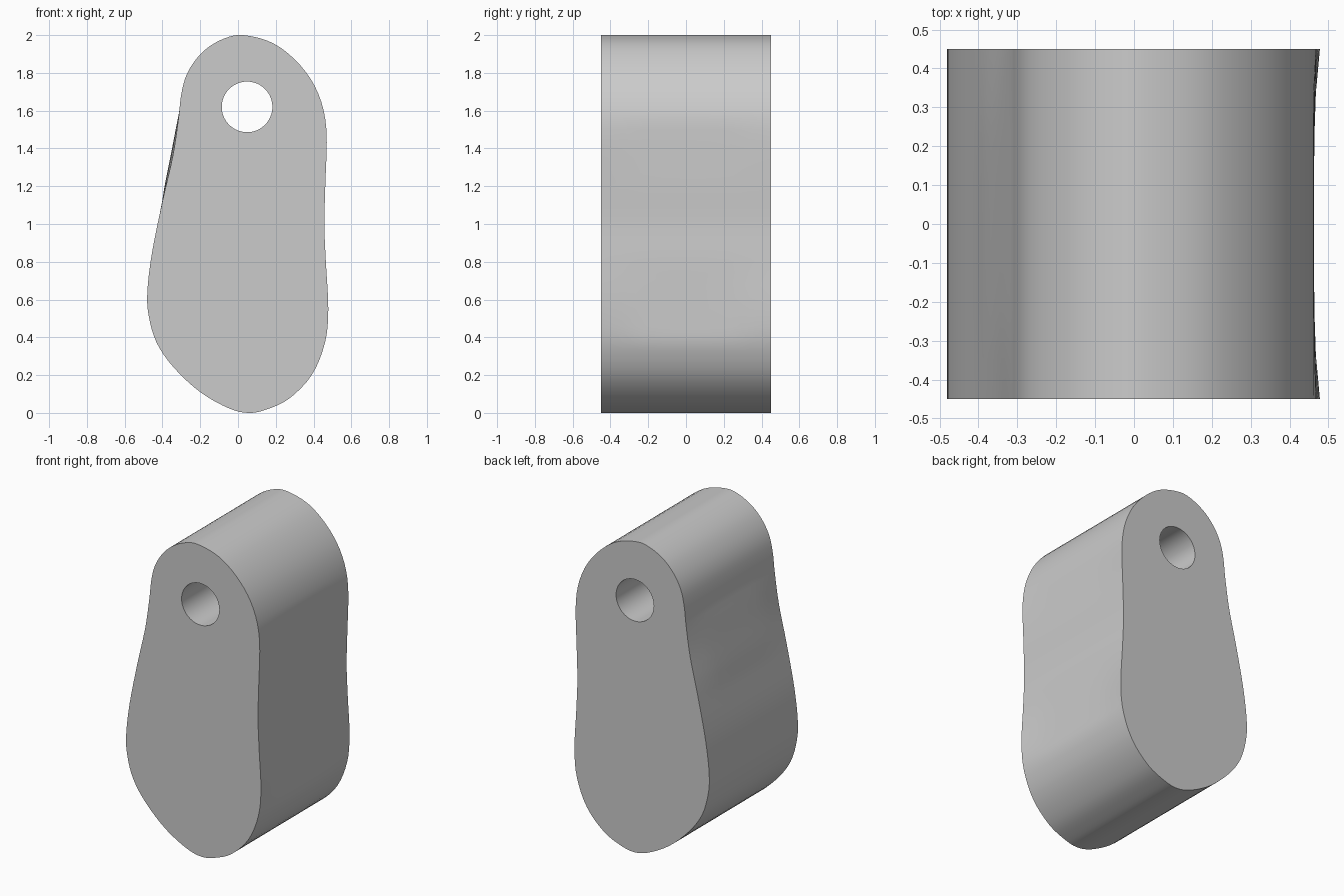
import bpy
import bmesh
from math import sin, cos, pi, radians
from mathutils import Vector

cube = bpy.data.objects.get("Cube")
if cube:
    bpy.data.objects.remove(cube, do_unlink=True)

HALF_DEPTH = 0.45
HOLE = (0.048, 1.62, 0.134)

# Lobed outline of the slab as (x, z), clockwise from the crown
OUTLINE = [(0.03, 2.0), (0.19, 1.955), (0.33, 1.84), (0.425, 1.69), (0.468, 1.5),
           (0.462, 1.2), (0.457, 1.0), (0.465, 0.8), (0.478, 0.55), (0.46, 0.37),
           (0.39, 0.2), (0.27, 0.075), (0.15, 0.018), (0.055, 0.0), (-0.05, 0.025),
           (-0.2, 0.11), (-0.34, 0.24), (-0.43, 0.37), (-0.472, 0.51), (-0.48, 0.64),
           (-0.455, 0.85), (-0.4, 1.12), (-0.345, 1.36), (-0.315, 1.56), (-0.303, 1.67),
           (-0.28, 1.77), (-0.235, 1.855), (-0.165, 1.93), (-0.07, 1.983)]


def smooth_loop(points, steps):
    """Closed Catmull-Rom curve through the points."""
    pts = [Vector(p) for p in points]
    n = len(pts)
    loop = []
    for i in range(n):
        a, b, c, d = (pts[(i + k) % n] for k in (-1, 0, 1, 2))
        for s in range(steps):
            t = s / steps
            loop.append(b + (c - a) * t / 2 + (2 * a - 5 * b + 4 * c - d) * t**2 / 2
                        + (3 * b - a - 3 * c + d) * t**3 / 2)
    return loop


def relax(p, y):
    """Straighten the side walls slightly towards mid depth."""
    x, z = p
    w = 1 - (y / HALF_DEPTH) ** 4
    if x > 0.463:
        x += (0.463 - x) * w
    elif x < 0 and 1.1 < z < 1.6:
        x -= 0.012 * w * sin(pi * (z - 1.1) / 0.5)
    return x, y, z


def bridge(bm, rings):
    for r0, r1 in zip(rings, rings[1:]):
        n = len(r0)
        for i in range(n):
            j = (i + 1) % n
            bm.faces.new((r0[i], r0[j], r1[j], r1[i]))


bm = bmesh.new()

# Outer wall
profile = smooth_loop(OUTLINE, 4)
depths = [HALF_DEPTH * k / 4 for k in range(-4, 5)]
bridge(bm, [[bm.verts.new(relax(p, y)) for p in profile] for y in depths])

# Bore through the upper lobe
cx, cz, r = HOLE
angles = [2 * pi * k / 64 for k in range(64)]
bridge(bm, [[bm.verts.new((cx + r * cos(a), y, cz + r * sin(a))) for a in angles]
            for y in (-HALF_DEPTH, HALF_DEPTH)])

# Flat front and back, filled around the bore
for side in (-1, 1):
    rim = [e for e in bm.edges if e.is_boundary
           and all(abs(v.co.y - side * HALF_DEPTH) < 1e-5 for v in e.verts)]
    bmesh.ops.triangle_fill(bm, edges=rim, use_beauty=True, use_dissolve=False,
                            normal=(0, side, 0))
bmesh.ops.recalc_face_normals(bm, faces=bm.faces)

mesh = bpy.data.meshes.new("slab_body")
bm.to_mesh(mesh)
bm.free()
body = bpy.data.objects.new("slab_body", mesh)
bpy.context.collection.objects.link(body)

# Plain grey
grey = bpy.data.materials.new("plain grey")
grey.use_nodes = True
color = (0.6, 0.6, 0.6, 1)
grey.diffuse_color = color
grey.node_tree.nodes["Principled BSDF"].inputs["Base Color"].default_value = color
mesh.materials.append(grey)

# Smooth walls with crisp rims
bpy.ops.object.select_all(action='DESELECT')
body.select_set(True)
bpy.context.view_layer.objects.active = body
bpy.ops.object.shade_smooth_by_angle(angle=radians(35))
